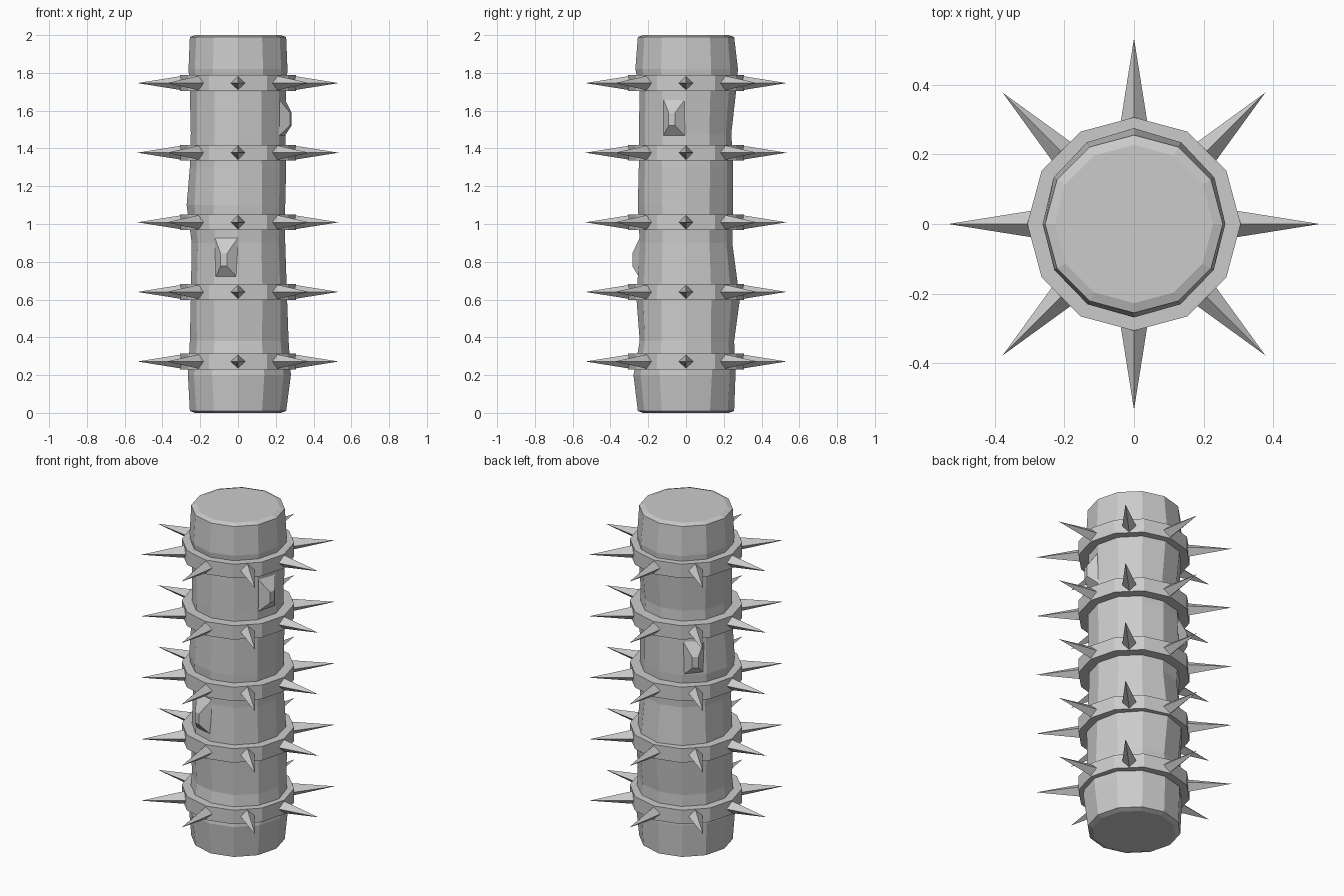
import bpy, bmesh, math
from mathutils import Vector, Matrix

if "Cube" in bpy.data.objects:
    bpy.data.objects.remove(bpy.data.objects["Cube"])

SIDES = 12


def make_object(name, bm):
    bmesh.ops.recalc_face_normals(bm, faces=bm.faces)
    mesh = bpy.data.meshes.new(name)
    bm.to_mesh(mesh)
    bm.free()
    obj = bpy.data.objects.new(name, mesh)
    bpy.context.collection.objects.link(obj)
    return obj


def polar(r, deg, z):
    a = math.radians(deg)
    return Vector((r * math.cos(a), r * math.sin(a), z))


def bridge(bm, a, b):
    n = len(a)
    for i in range(n):
        j = (i + 1) % n
        bm.faces.new((a[i], a[j], b[j], b[i]))


# Log: height, then radius towards +x, +y, -x, -y
LEVELS = [
    (0.00, .227, .227, .227, .227), (0.01, .255, .255, .255, .255),
    (0.20, .280, .262, .265, .278), (0.38, .268, .255, .255, .245),
    (0.60, .260, .285, .250, .262), (0.90, .250, .245, .245, .245),
    (1.10, .250, .250, .272, .255), (1.30, .255, .250, .255, .250),
    (1.48, .250, .240, .250, .250), (1.70, .255, .265, .255, .245),
    (1.82, .262, .275, .262, .268), (1.99, .255, .255, .255, .255),
    (2.00, .227, .227, .227, .227)]
bm = bmesh.new()
rings = []
for z, *radii in LEVELS:
    ring = []
    for i in range(SIDES):
        q, t = divmod(i, 3)
        r = radii[q] + (radii[(q + 1) % 4] - radii[q]) * t / 3
        ring.append(bm.verts.new(polar(r, i * 30, z)))
    rings.append(ring)
for a, b in zip(rings, rings[1:]):
    bridge(bm, a, b)
bm.faces.new(rings[0])
bm.faces.new(rings[-1])
make_object("log", bm)

# Branch stubs: tapered blocks rising from single faces of the log
def stub(name, deg, z0, z1):
    bm = bmesh.new()
    mid = (z0 + z1) / 2 - 0.01
    rot = Matrix.Rotation(math.radians(deg), 4, 'Z')
    loops = []
    for x, w, lo, hi in ((.235, .065, z0, z1), (.29, .017, mid - .033, mid + .033)):
        loops.append([bm.verts.new(rot @ Vector((x, y, z)))
                      for y, z in ((-w, lo), (w, lo), (w, hi), (-w, hi))])
    bridge(bm, *loops)
    bm.faces.new(loops[0])
    bm.faces.new(loops[1])
    make_object(name, bm)


stub("front_stub", -105, 0.71, 0.93)
stub("right_stub", -15, 1.46, 1.67)
stub("back_stub", 135, 1.09, 1.31)

# Metal bands, each with eight four-sided spikes
for k in range(5):
    zc = 0.272 + k * 0.3685
    bm = bmesh.new()
    loops = [[bm.verts.new(polar(r, i * 30, zc + dz)) for i in range(SIDES)]
             for r, dz in ((.306, -.042), (.306, .042), (.245, .042), (.245, -.042))]
    for i in range(4):
        bridge(bm, loops[i], loops[(i + 1) % 4])
    make_object(f"band_{k + 1}", bm)

    bm = bmesh.new()
    for s in range(8):
        rot = Matrix.Rotation(math.radians(s * 45), 4, 'Z')
        place = Matrix.Translation((0, 0, zc)) @ rot
        base = [bm.verts.new(place @ Vector((.275, y, z)))
                for y, z in ((.041, 0), (0, .041), (-.041, 0), (0, -.041))]
        tip = bm.verts.new(place @ Vector((.533, 0, 0)))
        bm.faces.new(base)
        for i in range(4):
            bm.faces.new((base[i], base[(i + 1) % 4], tip))
    make_object(f"spikes_{k + 1}", bm)
